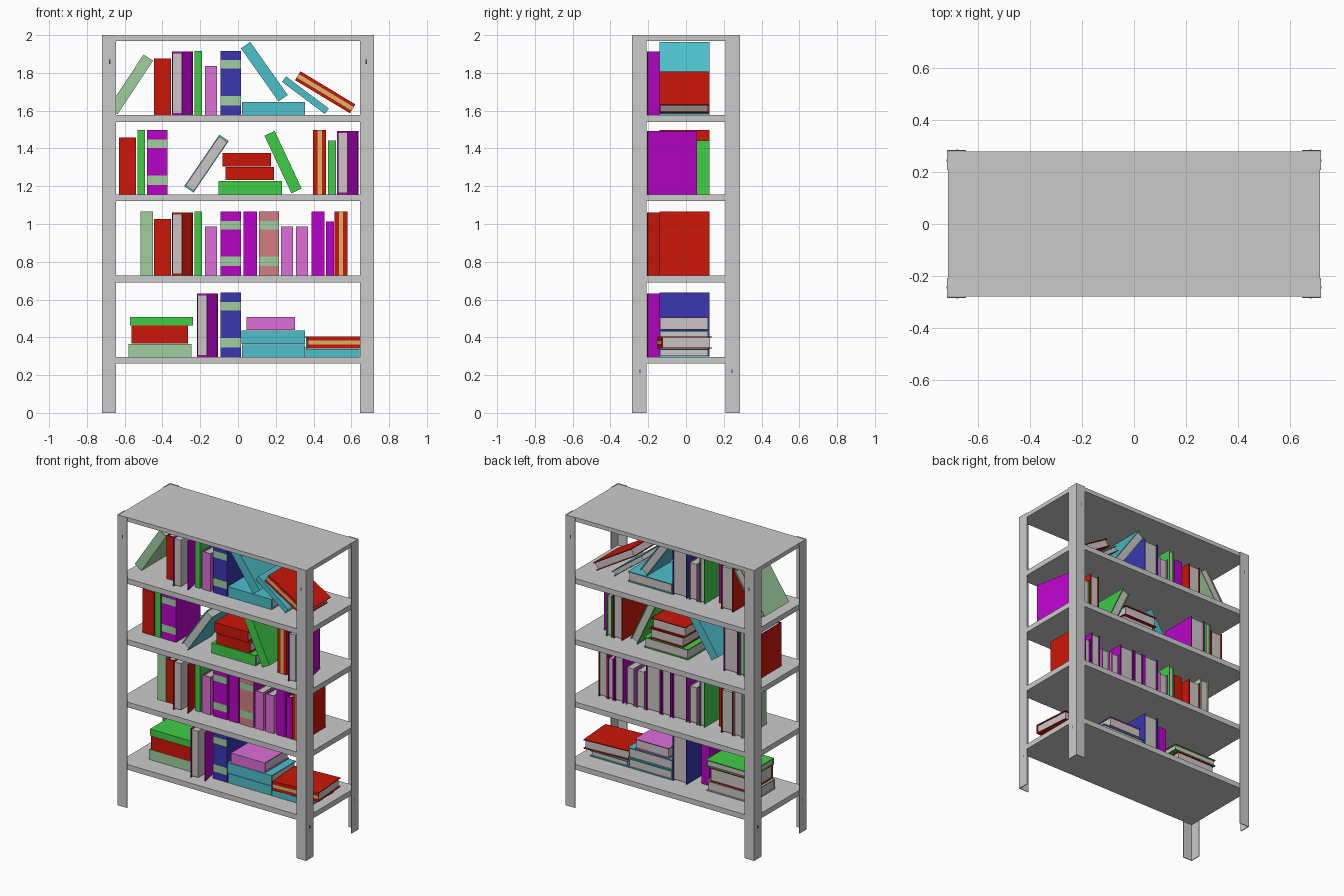
import bpy, bmesh, math
from mathutils import Matrix, Vector

if "Cube" in bpy.data.objects:
    bpy.data.objects.remove(bpy.data.objects["Cube"])

def rgb(r, g, b):
    return tuple((c / 255) ** 2.2 for c in (r, g, b)) + (1,)

COLORS = {
    "red": rgb(203, 28, 16), "green": rgb(66, 204, 72), "pale_green": rgb(158, 205, 158),
    "purple": rgb(184, 12, 198), "pink": rgb(220, 110, 215), "blue": rgb(60, 58, 176),
    "cyan": rgb(78, 190, 202), "salmon": rgb(208, 125, 128), "tan": rgb(222, 180, 105),
    "paper": rgb(203, 196, 196), "dark": rgb(60, 60, 68),
}
MATS = {}

def mat(name):
    if name not in MATS:
        MATS[name] = bpy.data.materials.new(name)
        MATS[name].diffuse_color = COLORS[name]
    return MATS[name]

def add_box(bm, lo, hi, index=0, xf=Matrix()):
    lo, hi = Vector(lo), Vector(hi)
    m = xf @ Matrix.Translation((lo + hi) / 2) @ Matrix.Diagonal((*(hi - lo), 1))
    geo = bmesh.ops.create_cube(bm, size=1, matrix=m)
    for f in {f for v in geo["verts"] for f in v.link_faces}:
        f.material_index = index

def finish(bm, name, mats=()):
    me = bpy.data.meshes.new(name)
    bm.to_mesh(me)
    bm.free()
    for m in mats:
        me.materials.append(mat(m))
    ob = bpy.data.objects.new(name, me)
    bpy.context.collection.objects.link(ob)
    return ob

def mirror_xy(ob):
    md = ob.modifiers.new("mirror", "MIRROR")
    md.use_axis = (True, True, False)

# Shelf boards
BASE = [0.297, 0.727, 1.157, 1.577]
for i, (top, th) in enumerate([(z, 0.036) for z in BASE] + [(1.998, 0.028)]):
    bm = bmesh.new()
    add_box(bm, (-0.715, -0.279, top - th), (0.715, 0.279, top))
    finish(bm, f"shelf_board_{i + 1}")

# Angle-iron corner posts: L profile extruded up, mirrored to four corners
X, Y, W, T = 0.719, 0.285, 0.073, 0.005
bm = bmesh.new()
outline = [(-X, -Y), (-X + W, -Y), (-X + W, -Y + T), (-X + T, -Y + T), (-X + T, -Y + W + .004), (-X, -Y + W + .004)]
face = bm.faces.new([bm.verts.new((x, y, 0)) for x, y in outline])
ext = bmesh.ops.extrude_face_region(bm, geom=[face])
bmesh.ops.translate(bm, verts=[v for v in ext["geom"] if isinstance(v, bmesh.types.BMVert)], vec=(0, 0, 2))
bmesh.ops.recalc_face_normals(bm, faces=bm.faces)
mirror_xy(finish(bm, "corner_post"))

# Small post slots
bm = bmesh.new()
add_box(bm, (-0.682, -Y - .0005, 1.848), (-0.676, -Y + .001, 1.872))
add_box(bm, (-X - .0005, -0.247, 0.21), (-X + .001, -0.241, 0.23))
mirror_xy(finish(bm, "post_slots", ["dark"]))

count = 0

def book(x, z, th, h, color, tilt=0, bands=(), line=None, spine=None,
         reverse=False, fan=0, turn=0):
    """Hardback centred at x, z: thickness on local x, spine facing -y."""
    global count
    count += 1
    bm = bmesh.new()
    c, d, a, b = 0.006, 0.1325, th / 2, h / 2
    mats = [color, "paper", line or "pale_green", spine or color]
    add_box(bm, (-a + c, -d + c, -b + .008), (a - c, d - .008, b - .008), 1)   # pages
    add_box(bm, (a - c, -d + c, -b), (a, d, b))                              # cover
    hinge = Matrix.Translation((-a, -d, 0)) @ Matrix.Rotation(fan, 4, "Z") @ Matrix.Translation((a, d, 0))
    add_box(bm, (-a, -d + c, -b), (-a + c, d, b), 0, hinge)                  # opening cover
    add_box(bm, (-a, -d, -b), (a, -d + c, b), 3)                             # spine
    for lo, hi in bands:                                                    # spine bands
        add_box(bm, (-a, -d - .001, -b + lo), (a, -d + .001, -b + hi), 2)
    if line:                                                                # spine centre line
        add_box(bm, (-.011, -d - .001, -b), (.011, -d + .001, b), 2)
    ob = finish(bm, f"{color}_book_{count}", mats)
    ob.matrix_world = (Matrix.Translation((x, -0.075 if reverse else -0.0075, z))
                       @ Matrix.Rotation(turn, 4, "Z")
                       @ Matrix.Rotation(tilt, 4, "Y")
                       @ Matrix.Rotation(math.pi if reverse else 0, 4, "Z"))

def up(s, x0, x1, h, color, **k):
    book((x0 + x1) / 2, BASE[s] + h / 2, x1 - x0, h, color, **k)

def flat(x0, x1, z0, z1, color, **k):
    book((x0 + x1) / 2, (z0 + z1) / 2, z1 - z0, x1 - x0, color, tilt=math.pi / 2, **k)

def lean(xt, zt, xb, zb, th, color, **k):
    dx, dz = xt - xb, zt - zb
    book((xt + xb) / 2, (zt + zb) / 2, th, math.hypot(dx, dz), color, tilt=math.atan2(dx, dz), **k)

def open_book(s, x0, color):
    # pages face the front, right cover swung ajar
    up(s, x0, x0 + 0.06, 0.335, color, reverse=True, fan=math.radians(11.5))

BANDS = [(0.05, 0.1), (0.245, 0.29)]

# Bottom shelf
flat(-.58, -.245, .297, .366, "pale_green")
flat(-.565, -.265, .367, .462, "red")
flat(-.573, -.239, .463, .508, "green")
open_book(0, -.218, "purple")
up(0, -.093, .015, .34, "blue", bands=BANDS)
flat(.02, .355, .297, .361, "cyan")
flat(.018, .355, .364, .435, "cyan")
flat(.045, .302, .438, .508, "pink")
flat(.358, .643, .297, .338, "cyan")
flat(.36, .695, .341, .405, "red", line="tan", turn=math.radians(4))

# Second shelf
up(1, -.517, -.45, .34, "pale_green")
up(1, -.445, -.355, .30, "red")
open_book(1, -.35, "red")
up(1, -.23, -.19, .34, "green")
up(1, -.175, -.11, .26, "pink")
up(1, -.093, .015, .34, "purple", bands=BANDS)
up(1, .03, .1, .34, "purple")
up(1, .11, .217, .34, "purple", spine="salmon", bands=BANDS)
up(1, .228, .292, .26, "pink")
up(1, .308, .371, .26, "pink")
up(1, .39, .457, .34, "purple")
up(1, .467, .509, .285, "purple")
up(1, .512, .58, .34, "red", line="tan")

# Third shelf
up(2, -.63, -.54, .30, "red")
up(2, -.533, -.493, .34, "green")
up(2, -.483, -.374, .34, "purple", bands=BANDS)
lean(-.074, 1.456, -.26, 1.183, .06, "cyan", reverse=True)
flat(-.103, .233, 1.157, 1.228, "green")
flat(-.066, .19, 1.232, 1.302, "red")
flat(-.082, .175, 1.305, 1.375, "red")
lean(.167, 1.48, .31, 1.175, .06, "green")
up(2, .398, .467, .34, "red", line="tan")
up(2, .477, .52, .285, "green")
open_book(2, .525, "purple")

# Top shelf of books
lean(-.475, 1.881, -.663, 1.597, .06, "pale_green")
up(3, -.445, -.355, .30, "red")
open_book(3, -.35, "purple")
up(3, -.23, -.19, .34, "green")
up(3, -.175, -.11, .26, "pink")
up(3, -.093, .015, .34, "blue", bands=BANDS)
flat(.02, .355, 1.577, 1.647, "cyan")
lean(.04, 1.947, .239, 1.666, .06, "cyan")
lean(.244, 1.767, .47, 1.597, .036, "cyan")
lean(.316, 1.785, .607, 1.61, .055, "red", line="tan")

for m in bpy.data.materials:
    if m.users and not m.is_grease_pencil:
        m.use_nodes = True
        m.node_tree.nodes["Principled BSDF"].inputs["Base Color"].default_value = m.diffuse_color
